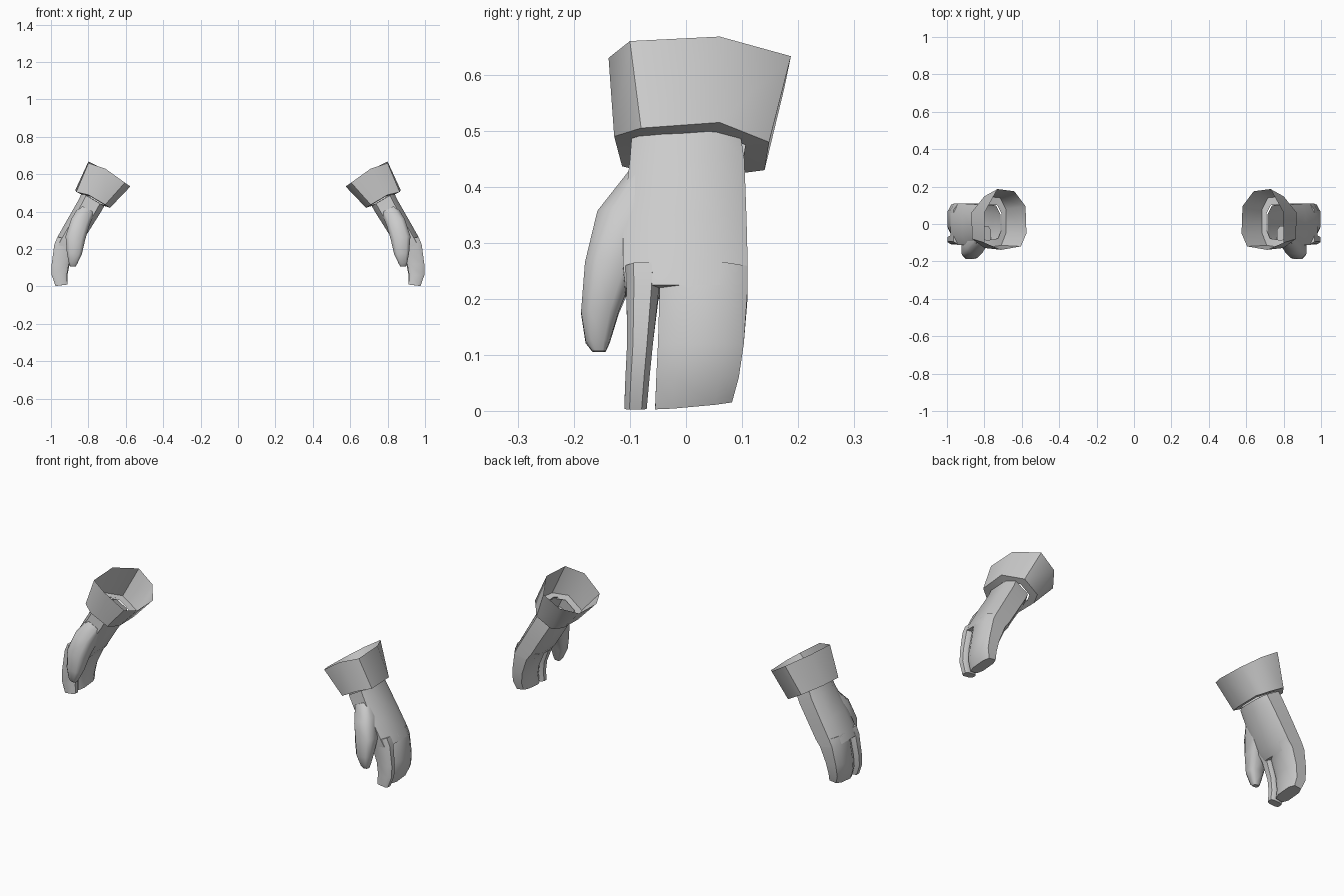
import bpy, bmesh
from mathutils import Vector

if "Cube" in bpy.data.objects:
    bpy.data.objects.remove(bpy.data.objects["Cube"])

skin = bpy.data.materials.new("plain_grey")
skin.diffuse_color = (0.6, 0.6, 0.6, 1)
skin.use_nodes = True
skin.node_tree.nodes["Principled BSDF"].inputs["Base Color"].default_value = skin.diffuse_color

# Rounded-box outline: u runs inner to outer, v runs front to back
OUTLINE = [(1, -.5), (1, .5), (.62, .92), (-.62, .92), (-1, .5), (-1, -.5), (-.62, -.92), (.62, -.92)]


def section(xo, zo, xi, zi, y0, y1):
    """Ring between an outer and an inner point, spanning y0..y1."""
    o, i = Vector((xo, 0, zo)), Vector((xi, 0, zi))
    c, h = (o + i) / 2, (o - i) / 2
    cy, hy = (y0 + y1) / 2, (y1 - y0) / 2
    return [c + h * u + Vector((0, cy + hy * v / .92, 0)) for u, v in OUTLINE]


def loft(name, rings, cap_start=False, cap_end=False):
    """Skin the rings, smooth, and mirror to the other side."""
    bm = bmesh.new()
    vr = [[bm.verts.new(p) for p in r] for r in rings]
    n = len(vr[0])
    for a, b in zip(vr, vr[1:]):
        for k in range(n):
            j = (k + 1) % n
            bm.faces.new((a[k], b[k], b[j], a[j]))
    if cap_start:
        bm.faces.new(vr[0])
    if cap_end:
        bm.faces.new(vr[-1][::-1])
    bmesh.ops.recalc_face_normals(bm, faces=bm.faces)
    # Open tubes: make sure the sides face outwards
    f = bm.faces[0]
    mid = sum((v.co for v in vr[0] + vr[1]), Vector()) / (2 * n)
    if f.normal.dot(f.calc_center_median() - mid) < 0:
        bmesh.ops.reverse_faces(bm, faces=bm.faces)
    me = bpy.data.meshes.new(name)
    bm.to_mesh(me)
    bm.free()
    me.materials.append(skin)
    ob = bpy.data.objects.new(name, me)
    bpy.context.collection.objects.link(ob)
    bpy.ops.object.select_all(action='DESELECT')
    bpy.context.view_layer.objects.active = ob
    ob.select_set(True)
    bpy.ops.object.shade_smooth_by_angle(angle=0.87)
    ob.modifiers.new("mirror", 'MIRROR').use_mirror_merge = False
    return ob


# Flared sleeve cuff, open at the top, turned in to the wrist below
top = [(.80, .06, .668), (.80, -.10, .66), (.71, -.138, .63), (.605, -.12, .555),
       (.575, -.05, .535), (.58, .095, .535), (.64, .175, .575), (.73, .187, .633)]
low = [(.87, .06, .515), (.865, -.08, .505), (.80, -.128, .49), (.71, -.114, .437),
       (.685, -.05, .42), (.685, .08, .422), (.715, .14, .43), (.80, .148, .48)]
low = [Vector(p) for p in low]
mid = sum(low, Vector()) / 8
loft("cuff", [[Vector(p) for p in top], low, [mid + (p - mid) * .7 for p in low]])

# Palm, from the wrist down to the knuckles
loft("palm", [
    section(.835, .50, .715, .43, -.097, .098),
    section(.853, .462, .735, .395, -.10, .104),
    section(.917, .35, .795, .30, -.112, .108),
    section(.965, .265, .835, .235, -.112, .11),
    section(.982, .225, .865, .20, -.108, .11)], cap_end=True)

# Forefinger
loft("forefinger", [
    section(.965, .265, .845, .24, -.108, -.045),
    section(.982, .225, .87, .205, -.106, -.048),
    section(.996, .12, .905, .12, -.105, -.059),
    section(.996, .06, .915, .06, -.108, -.065),
    section(.976, .003, .912, .010, -.11, -.07)], True, True)

# Remaining fingers, joined in one block, with a slightly slanted tip
tip = section(.976, .008, .912, .016, -.055, .082)
for p in tip:
    p.z += .09 * (p.y - .01)
loft("joined_fingers", [
    section(.965, .265, .838, .235, -.045, .11),
    section(.982, .225, .865, .20, -.047, .11),
    section(.996, .12, .90, .12, -.050, .103),
    section(.996, .06, .912, .06, -.053, .094),
    tip], True, True)

# Thumb, growing out of the front edge of the palm
loft("thumb", [
    section(.845, .435, .765, .395, -.103, -.01),
    section(.89, .365, .795, .325, -.158, -.03),
    section(.922, .27, .817, .25, -.18, -.085),
    section(.915, .18, .835, .172, -.187, -.12),
    section(.905, .128, .86, .12, -.179, -.136),
    section(.898, .108, .868, .106, -.167, -.143)], True, True)
